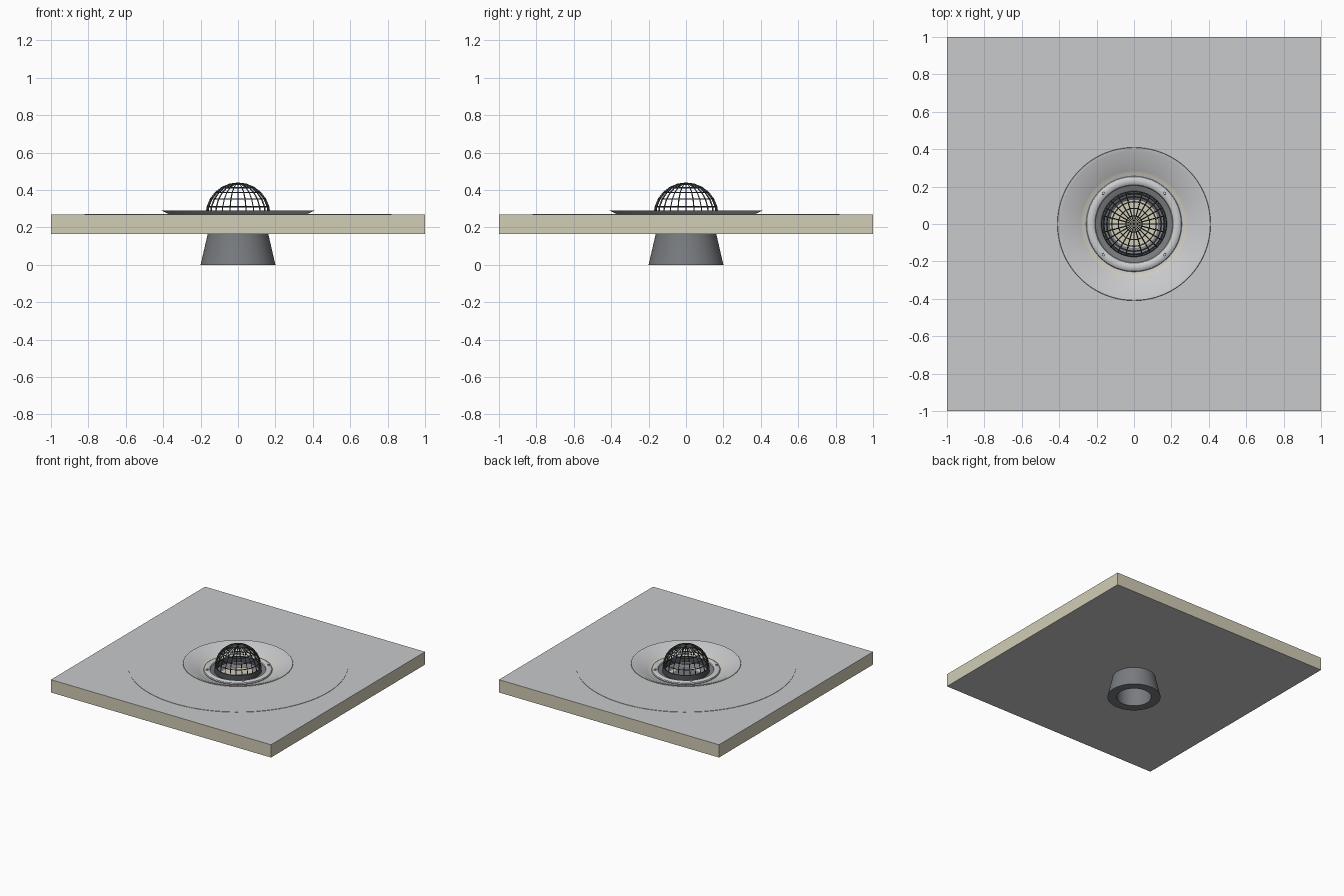
import bpy, bmesh, math
from mathutils import Matrix

if "Cube" in bpy.data.objects:
    bpy.data.objects.remove(bpy.data.objects["Cube"])


def material(name, rgb):
    m = bpy.data.materials.new(name)
    m.diffuse_color = (*rgb, 1)
    m.use_nodes = True
    m.node_tree.nodes["Principled BSDF"].inputs["Base Color"].default_value = m.diffuse_color
    return m


membrane = material("membrane grey", (0.58, 0.585, 0.595))
insulation = material("insulation cream", (0.64, 0.61, 0.47))
cast_iron = material("cast iron grey", (0.19, 0.20, 0.215))
strainer = material("dark strainer grey", (0.075, 0.08, 0.085))
clamp = material("light clamp grey", (0.60, 0.61, 0.62))


def finish(bm, name, mats, smooth=True):
    bmesh.ops.recalc_face_normals(bm, faces=bm.faces)
    mesh = bpy.data.meshes.new(name)
    bm.to_mesh(mesh)
    bm.free()
    obj = bpy.data.objects.new(name, mesh)
    bpy.context.collection.objects.link(obj)
    for m in mats:
        mesh.materials.append(m)
    if smooth:
        bpy.ops.object.select_all(action='DESELECT')
        obj.select_set(True)
        bpy.context.view_layer.objects.active = obj
        bpy.ops.object.shade_smooth_by_angle(angle=math.radians(30))
    return obj


def lathe(name, profile, mats, accent=None, steps=64):
    """Closed (radius, z) profile turned round the z axis; the accent segment gets material 1."""
    bm = bmesh.new()
    rings = []
    for r, z in profile:
        rings.append([bm.verts.new((r * math.cos(i * math.tau / steps),
                                    r * math.sin(i * math.tau / steps), z))
                      for i in range(steps)])
    for k, a in enumerate(rings):
        b = rings[(k + 1) % len(rings)]
        for i in range(steps):
            j = (i + 1) % steps
            f = bm.faces.new((a[i], a[j], b[j], b[i]))
            f.material_index = 1 if k == accent else 0
    return finish(bm, name, mats)


# Roof slab: cream edges, grey top and underside
bm = bmesh.new()
bmesh.ops.create_cube(bm, size=1, matrix=Matrix.Translation((0, 0, 0.2175))
                      @ Matrix.Diagonal((2, 2, 0.105, 1)))
for f in bm.faces:
    f.material_index = 1 if abs(f.normal.z) < 0.5 else 0
slab = finish(bm, "roof_slab", [membrane, insulation], smooth=False)

# Tapered recess under the dish
bm = bmesh.new()
bmesh.ops.create_cone(bm, cap_ends=True, segments=64, radius1=0.26, radius2=0.38,
                      depth=0.08, matrix=Matrix.Translation((0, 0, 0.24)))
for f in bm.faces:
    f.material_index = 1
cutter = finish(bm, "recess_cutter", [membrane, insulation], smooth=False)
cutter.hide_render = True
cutter.hide_viewport = True
cut = slab.modifiers.new("recess", 'BOOLEAN')
cut.object = cutter
cut.solver = 'EXACT'

# Thin flashing sheet round the drain
lathe("flashing_sheet", [(0.355, 0.268), (0.82, 0.268), (0.82, 0.273), (0.355, 0.273)],
      [membrane], steps=96)

# Sloping dish with a narrow lip and a slim strip of exposed insulation
lathe("drain_dish", [(0.405, 0.288), (0.41, 0.290), (0.408, 0.292), (0.39, 0.290),
                     (0.283, 0.240), (0.272, 0.235), (0.22, 0.226), (0.22, 0.218),
                     (0.272, 0.226), (0.37, 0.272)],
      [membrane, insulation], accent=4, steps=96)

# Flared outlet body: hollow, narrowing upward, with an inner flange
lathe("outlet_body", [(0.20, 0.0), (0.162, 0.165), (0.16, 0.19), (0.19, 0.21),
                      (0.225, 0.218), (0.225, 0.235), (0.17, 0.228), (0.13, 0.20),
                      (0.13, 0.0)], [cast_iron])

# Floor closing the outlet throat
bm = bmesh.new()
bmesh.ops.create_cone(bm, cap_ends=True, segments=48, radius1=0.135, radius2=0.135,
                      depth=0.01, matrix=Matrix.Translation((0, 0, 0.195)))
finish(bm, "throat_floor", [cast_iron])

# Rounded clamping ring
cx, cz = 0.231, 0.238
lathe("clamp_ring", [(cx + 0.025 * math.cos(k * math.tau / 12),
                      cz + 0.016 * math.sin(k * math.tau / 12)) for k in range(12)],
      [clamp])

# Four clamp bolts on the diagonals
for k in range(4):
    a = math.radians(45 + 90 * k)
    bm = bmesh.new()
    bmesh.ops.create_cone(bm, cap_ends=True, segments=6, radius1=0.009, radius2=0.008,
                          depth=0.016, matrix=Matrix.Translation(
                              (0.233 * math.cos(a), 0.233 * math.sin(a), 0.255)))
    finish(bm, f"clamp_bolt_{k + 1}", [clamp], smooth=False)

# Domed strainer cage: half sphere of thin bars
bm = bmesh.new()
bmesh.ops.create_uvsphere(bm, u_segments=24, v_segments=12, radius=0.169)
bmesh.ops.delete(bm, geom=[v for v in bm.verts if v.co.z < -0.001], context='VERTS')
bmesh.ops.translate(bm, verts=bm.verts, vec=(0, 0, 0.267))
dome = finish(bm, "strainer_dome", [strainer], smooth=False)
bars = dome.modifiers.new("bars", 'WIREFRAME')
bars.thickness = 0.009
bars.use_even_offset = False
bars.use_boundary = True
bars.offset = 0

# Base band carrying the cage
lathe("strainer_base", [(0.160, 0.226), (0.176, 0.226), (0.176, 0.240), (0.173, 0.270),
                        (0.164, 0.270)], [strainer])
